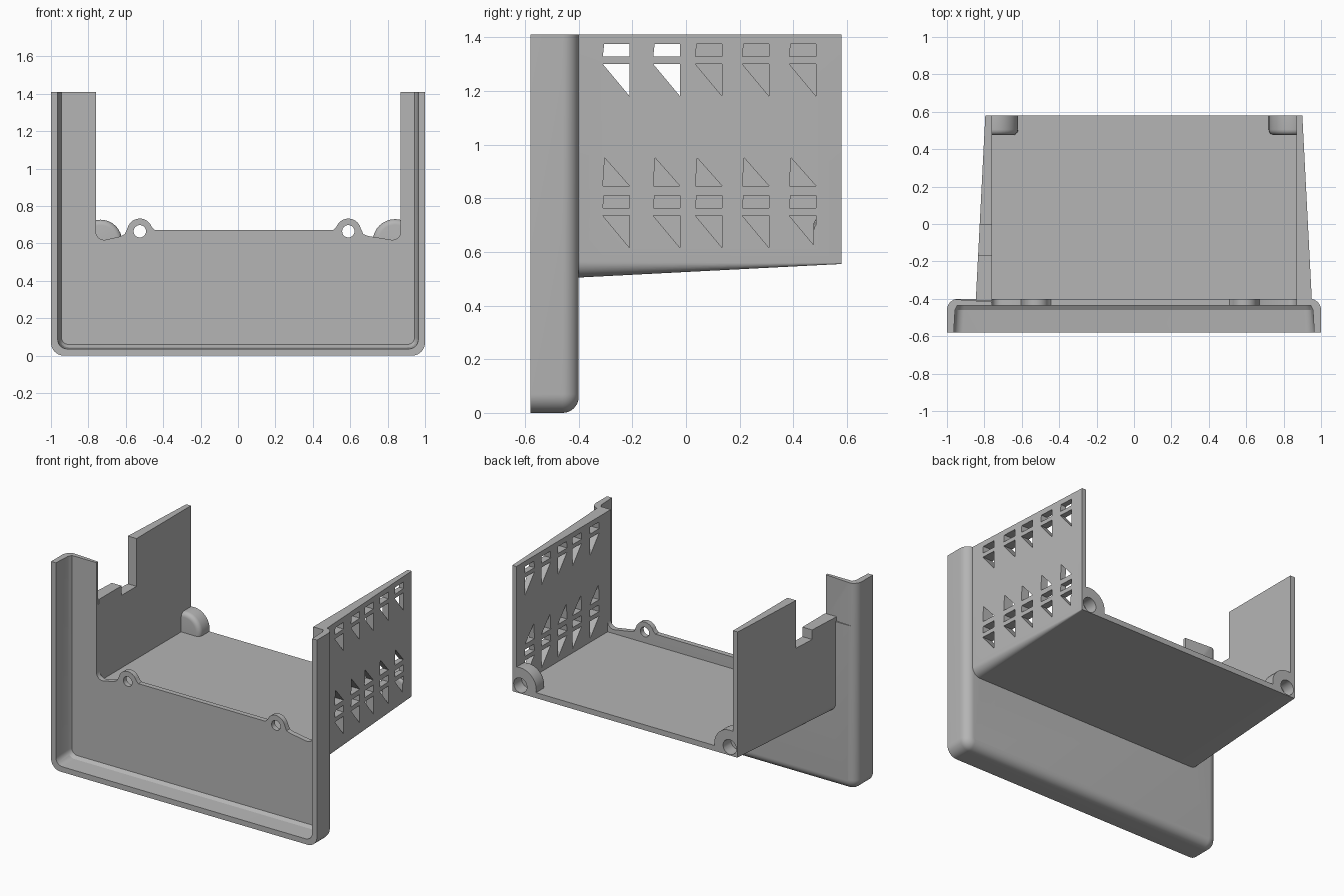
import bpy, bmesh
from math import sin, cos, pi, radians

if "Cube" in bpy.data.objects:
    bpy.data.objects.remove(bpy.data.objects["Cube"], do_unlink=True)

grey = bpy.data.materials.new("plain grey plastic")
grey.use_nodes = True
grey.diffuse_color = (0.46, 0.46, 0.46, 1)
grey.node_tree.nodes["Principled BSDF"].inputs["Base Color"].default_value = (0.46, 0.46, 0.46, 1)

TOP, BACK, FRONT, PLATE = 1.41, 0.58, -0.58, -0.40   # main levels
IN_L, IN_R, FLOOR = -0.76, 0.87, 0.592               # inside of the tray


def loft(name, rings):
    """Closed solid through a list of equal-length rings of points."""
    bm = bmesh.new()
    loops = [[bm.verts.new(p) for p in ring] for ring in rings]
    n = len(loops[0])
    for a, b in zip(loops, loops[1:]):
        for i in range(n):
            j = (i + 1) % n
            bm.faces.new((a[i], a[j], b[j], b[i]))
    bm.faces.new(loops[0][::-1])
    bm.faces.new(loops[-1])
    bmesh.ops.recalc_face_normals(bm, faces=bm.faces)
    mesh = bpy.data.meshes.new(name)
    bm.to_mesh(mesh)
    bm.free()
    mesh.materials.append(grey)
    ob = bpy.data.objects.new(name, mesh)
    bpy.context.collection.objects.link(ob)
    return ob


def prism(name, pts, axis, a, b):
    """Extrude a 2D outline along x, y or z from a to b."""
    def put(p, t):
        return {"x": (t, p[0], p[1]), "y": (p[0], t, p[1]), "z": (p[0], p[1], t)}[axis]
    return loft(name, [[put(p, t) for p in pts] for t in (a, b)])


def box(name, x, y, z):
    return prism(name, [(x[0], y[0]), (x[1], y[0]), (x[1], y[1]), (x[0], y[1])], "z", *z)


def arc(cx, cz, r, a0, a1, n=10):
    """Points on an arc, angles in degrees."""
    angles = [radians(a0 + (a1 - a0) * i / n) for i in range(n + 1)]
    return [(cx + r * cos(a), cz + r * sin(a)) for a in angles]


def disc(cx, cz, r, n=32):
    return arc(cx, cz, r, 0, 360, n)[:-1]


def u_ring(y, x0, x1, z0, z1, r):
    """Upright rectangle with its two lower corners rounded."""
    pts = [(x0, z1)] + arc(x0 + r, z0 + r, r, 180, 270) + arc(x1 - r, z0 + r, r, 270, 360) + [(x1, z1)]
    return [(x, y, z) for x, z in pts]


def boolean(ob, tool, op="DIFFERENCE", keep=False):
    mod = ob.modifiers.new(op.lower(), "BOOLEAN")
    mod.object, mod.operation, mod.solver = tool, op, "EXACT"
    bpy.context.view_layer.objects.active = ob
    bpy.ops.object.modifier_apply(modifier=mod.name)
    if not keep:
        bpy.data.objects.remove(tool, do_unlink=True)


def smooth(ob):
    bpy.ops.object.select_all(action="DESELECT")
    ob.select_set(True)
    bpy.context.view_layer.objects.active = ob
    bpy.ops.object.shade_smooth_by_angle(angle=radians(25))


# Front bezel: rounded shell with a softened back edge
R = 0.06
rings = [u_ring(FRONT, -1, 1, 0, TOP, 0.07)]
for i in range(9):
    a = i / 8 * pi / 2
    d = R * (1 - cos(a))
    rings.append(u_ring(PLATE - R + R * sin(a), -1 + d, 1 - d, d, TOP, 0.07 - d))
bezel = loft("front_bezel", rings)

# Shallow pocket in the front of the bezel
boolean(bezel, loft("pocket_cutter", [
    u_ring(FRONT - 0.02, -0.965, 0.965, 0.035, 1.6, 0.05),
    u_ring(-0.46, -0.957, 0.957, 0.045, 1.6, 0.05),
    u_ring(-0.435, -0.945, 0.945, 0.06, 1.6, 0.04)]))

# Opening above the front plate, leaving two screw ears standing
EARS, EAR_Z = (-0.525, 0.59), 0.665
edge = [(IN_L, 1.6)] + arc(IN_L + 0.045, 0.664, 0.045, 180, 275, 8)
edge += [(-0.63, 0.637), (-0.605, 0.65)]
edge += arc(EARS[0], EAR_Z, 0.068, 165, 20, 14) + [(-0.445, 0.672)]
edge += [(0.51, 0.672)] + arc(EARS[1], EAR_Z, 0.068, 160, 15, 14)
edge += [(0.67, 0.65), (0.695, 0.64)]
edge += arc(IN_R - 0.045, 0.664, 0.045, 265, 360, 8) + [(IN_R, 1.6)]
boolean(bezel, prism("opening_cutter", edge, "y", -0.5, -0.3))
for x in EARS:
    boolean(bezel, prism("ear_hole_cutter", disc(x, EAR_Z, 0.033), "y", -0.5, -0.3))

# Tapered relief behind the upper right column
boolean(bezel, prism("relief_cutter", [(-0.97, -0.402), (-0.7, -0.42), (-0.7, -0.3), (-0.97, -0.3)],
                     "z", 1.12, 1.6))

# Tray body: drafted outside, straight inside
body_rings = [u_ring(-0.41, -0.846, 0.951, 0.504, TOP, 0.06),
              u_ring(BACK, -0.795, 0.90, 0.555, TOP, 0.004)]
tray = loft("tray_body", body_rings)
hull = loft("tray_hull", body_rings)
boolean(tray, box("tray_cutter", (IN_L, IN_R), (-0.5, 0.7), (FLOOR, 1.6)))

# Stepped notch in the right wall
notch = [(-0.5, 1.15), (-0.165, 1.15), (-0.165, 1.085), (-0.005, 1.085), (-0.005, 1.6), (-0.5, 1.6)]
boolean(tray, prism("notch_cutter", notch, "x", -1.1, -0.7))

# Vent slots in the left wall
for y0 in (-0.31, -0.122, 0.035, 0.21, 0.385):
    y1 = y0 + 0.1
    slots = [[(y0, z), (y1, z), (y1, z + 0.046), (y0 + 0.005, z + 0.046)] for z in (1.328, 0.764)]
    slots += [[(y0, z), (y1, z - 0.12), (y1, z)] for z in (1.30, 0.735)]
    slots.append([(y0, 0.845), (y1, 0.845), (y0 + 0.007, 0.95)])
    for slot in slots:
        boolean(tray, prism("vent_cutter", slot, "x", 0.8, 1.1))

# Rear corner screw bosses, trimmed to the tray outline, with blind holes
for side, x, z, r in (("right", -0.735, 0.612, 0.115), ("left", 0.84, 0.61, 0.12)):
    rings = []
    for i in range(6):
        a = i / 5 * pi / 2
        rings.append([(px, 0.475 + 0.03 * (1 - sin(a)), pz)
                      for px, pz in disc(x, z, r - 0.03 * (1 - cos(a)))])
    rings = rings[::-1] + [] if rings[0][0][1] < rings[-1][0][1] else rings
    rings = [[(px, 0.7, pz) for px, pz in disc(x, z, r)]] + rings
    boss = loft(side + "_rear_boss", rings)
    boolean(boss, hull, "INTERSECT", keep=True)
    hole = prism("boss_hole_cutter", disc(x, z, 0.05), "y", 0.495, 0.7)
    boolean(boss, hole, keep=True)
    boolean(tray, hole)
    smooth(boss)
bpy.data.objects.remove(hull, do_unlink=True)

for part in (bezel, tray):
    smooth(part)
